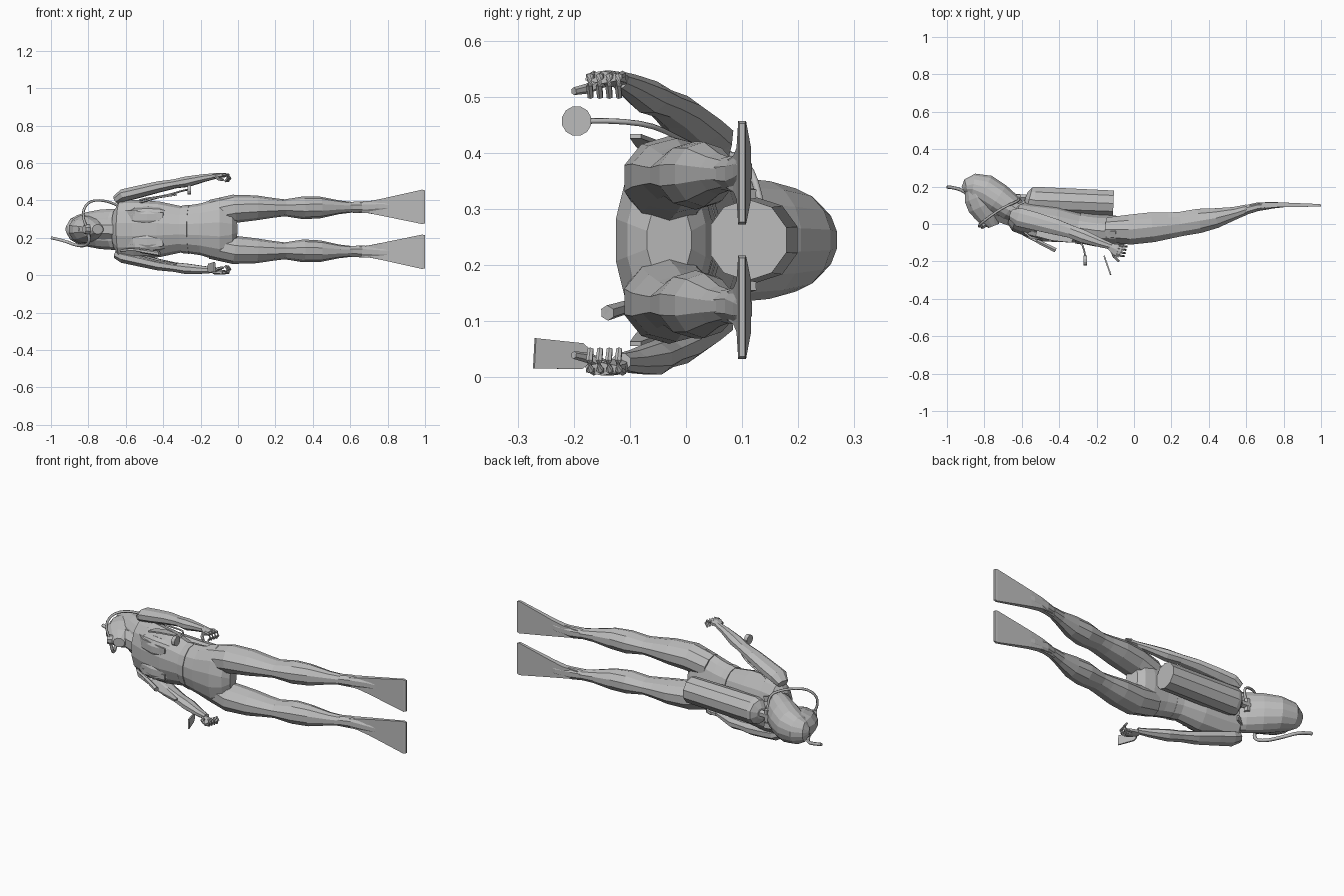
import bpy, bmesh, math
from mathutils import Vector

cube = bpy.data.objects.get("Cube")
if cube:
    bpy.data.objects.remove(cube, do_unlink=True)

UNIT = 0.01      # measurements below are in hundredths
MIDDLE = 24.5    # height of the body's plane of symmetry

grey = bpy.data.materials.new("plain grey")
grey.use_nodes = True
grey.diffuse_color = (0.5, 0.5, 0.5, 1)
grey.node_tree.nodes["Principled BSDF"].inputs["Base Color"].default_value = grey.diffuse_color


def finish(name, data):
    obj = bpy.data.objects.new(name, data)
    data.materials.append(grey)
    bpy.context.collection.objects.link(obj)
    return obj


def loft(name, rings, sides=8, flip=False):
    """Skin over rings given as (x, y, z, depth radius, height radius)."""
    if flip:
        rings = [(x, y, 2 * MIDDLE - z, d, h) for x, y, z, d, h in rings]
    centres = [Vector(ring[:3]) for ring in rings]
    bm = bmesh.new()
    loops = []
    for i, ring in enumerate(rings):
        along = centres[min(i + 1, len(rings) - 1)] - centres[max(i - 1, 0)]
        along.normalize()
        up = Vector((0, 0, 1))
        up = (up - along * up.dot(along)).normalized()
        side = along.cross(up)
        grow = 1 / math.cos(math.pi / sides)
        loop = []
        for k in range(sides):
            a = (k + 0.5) * math.tau / sides
            offset = side * math.cos(a) * ring[3] + up * math.sin(a) * ring[4]
            loop.append(bm.verts.new((centres[i] + offset * grow) * UNIT))
        loops.append(loop)
    for low, high in zip(loops, loops[1:]):
        for k in range(sides):
            n = (k + 1) % sides
            bm.faces.new((low[k], low[n], high[n], high[k]))
    bm.faces.new(loops[0])
    bm.faces.new(loops[-1])
    bmesh.ops.recalc_face_normals(bm, faces=bm.faces)
    mesh = bpy.data.meshes.new(name)
    bm.to_mesh(mesh)
    bm.free()
    return finish(name, mesh)


def hose(name, points, radius):
    """Round tube along a smooth path."""
    curve = bpy.data.curves.new(name, "CURVE")
    curve.dimensions = "3D"
    curve.bevel_depth = radius * UNIT
    curve.bevel_resolution = 1
    curve.use_fill_caps = True
    curve.resolution_u = 4
    spline = curve.splines.new("NURBS")
    spline.points.add(len(points) - 1)
    for target, point in zip(spline.points, points):
        target.co = (*(Vector(point) * UNIT), 1)
    spline.order_u = 3
    spline.use_endpoint_u = True
    return finish(name, curve)


# Torso, belt and neck
loft("torso", [(-66, 5, MIDDLE, 5, 10), (-63, 4, MIDDLE, 8, 15),
               (-55, 2, MIDDLE, 9.2, 15.3), (-42, 0, MIDDLE, 9.7, 14.5),
               (-30, -2, MIDDLE, 8, 12), (-20, -3.5, MIDDLE, 8.5, 13.5),
               (-10, -4, MIDDLE, 8.5, 16.5), (-4, -3.5, MIDDLE, 7, 13),
               (-1, -3, MIDDLE, 4, 7)], 14)
loft("weight_belt", [(-30, -2, MIDDLE, 8.5, 12.4), (-26, -2.7, MIDDLE, 8.5, 12.8)], 14)
loft("neck", [(-77, 8, MIDDLE, 5, 5), (-63, 4, MIDDLE, 6, 6)])

# Head, hair and diving mask
loft("head", [(-75, -1, MIDDLE, 3, 2.5), (-77, 4, MIDDLE, 7, 5),
              (-80, 10, MIDDLE, 9, 7), (-82, 15, MIDDLE, 9, 7.5),
              (-84, 20, MIDDLE, 7, 7), (-86, 23, MIDDLE, 3, 3)], 12)
loft("hair", [(-91.5, 18.5, MIDDLE, 1.5, 2), (-89.5, 19.5, MIDDLE, 4.5, 5.5),
              (-86, 20, MIDDLE, 7, 7.5), (-80, 18, MIDDLE, 8.7, 9.2),
              (-73, 13.5, MIDDLE, 8.5, 10.5), (-66, 8.5, MIDDLE, 7.5, 11),
              (-60.5, 5, MIDDLE, 5.5, 11)], 16)
loft("mask_frame", [(-80, 13, MIDDLE, 4, 6.2), (-87, 9.2, MIDDLE, 3.3, 5)])
loft("mask_glass", [(-86, 9.7, MIDDLE, 2.8, 4.4), (-87.4, 9, MIDDLE, 2.6, 4.1)])
loft("nose", [(-82, 5, MIDDLE, 2, 2), (-85.5, 4, MIDDLE, 1.4, 1.2)], 6)
loft("mouthpiece", [(-77, 2.5, MIDDLE, 2, 2.5), (-81, -0.5, MIDDLE, 2, 2.5),
                    (-82.3, -1.4, MIDDLE, 1.6, 2)])
hose("snorkel", [(-100, 19.8, 20), (-93, 19.3, 18.5), (-87, 14, 16), (-82, 5, 15.5),
                 (-79, -1, 18), (-80, -1, 22)], 0.9)

# Air tank with valve and hoses
loft("air_tank", [(-58, 14, MIDDLE, 3, 3), (-56, 13.3, MIDDLE, 6.5, 6.5),
                  (-53, 12.7, MIDDLE, 7.2, 7.2), (-11, 11, MIDDLE, 6.9, 6.9)], 10)
loft("tank_valve", [(-64, 14.5, MIDDLE, 1.5, 1.5), (-57, 14, MIDDLE, 1.8, 1.8)], 6)
loft("valve_knob", [(-62, 14.5, 21, 1.4, 1.4), (-61.9, 14.5, 28, 1.4, 1.4)], 6)
hose("breathing_hose", [(-62, 14, 26), (-60, 13, 35), (-70, 9, 40), (-80, 2, 40),
                        (-84, -2, 32), (-81, -1, 26)], 0.7)
hose("inflator_hose", [(-62, 14, 23), (-63, 8, 13), (-63, -3, 13), (-55, -8, 14),
                       (-42, -14, 11.5)], 0.7)
loft("inflator_grip", [(-52, -9, 13, 1, 1), (-42, -14, 11.5, 1.2, 1.2)], 6)
hose("gauge_hose", [(-62, 13, 27), (-58, 4, 40), (-40, 0, 42), (-27, -8, 46),
                    (-26, -18, 45.7)], 0.5)
loft("pressure_gauge", [(-27, -19.5, 45.7, 2.6, 2.6), (-25, -19.5, 45.7, 2.6, 2.6)], 12)
loft("slate", [(-16, -17, 3.8, 0.4, 1), (-15.5, -18.5, 3.8, 0.4, 2.3),
               (-12.5, -27, 4.3, 0.4, 2.7)], 4)

# Each leg with foot and fin, and the vest flap, strap and chest on that side
for label, flip in (("left", False), ("right", True)):
    loft(label + "_leg", [(-14, -3, 33, 6.5, 7), (-2, -3, 35.5, 8, 7.2),
                          (10, -1.7, 36, 8, 6.3), (19, -0.8, 36, 7, 5),
                          (25, 0, 36, 6.5, 4.3), (35, 1.7, 36, 6.5, 5.8),
                          (44, 3.2, 36.2, 5.3, 5.5), (54, 5.8, 36.3, 3.4, 3.5),
                          (61, 8, 36.3, 2.6, 2.7)], 10, flip)
    loft(label + "_foot", [(58, 7, 36.3, 2.6, 2.7), (66, 9.2, 36.3, 2.3, 3.2),
                           (75, 10.1, 36.8, 1.7, 2.8), (84, 10.2, 37, 0.8, 2)], 8, flip)
    loft(label + "_fin", [(62, 8.4, 36.2, 1.6, 2.2), (70, 10, 36.3, 1.6, 3.2),
                          (77, 10.3, 36.3, 1.3, 4.6), (98.5, 10, 36.5, 0.7, 9.2),
                          (100, 10, 36.5, 0.5, 8.8)], 4, flip)
    loft(label + "_vest_flap", [(-52, -4, 39, 2.5, 0.4), (-43, -6.5, 41.5, 2.5, 0.4),
                                (-33, -9, 43, 1, 0.4)], 4, flip)
    loft(label + "_shoulder_strap", [(-58, 12, 32, 0.5, 1.5), (-65, 9, 33, 0.5, 1.5),
                                     (-65, 1, 33, 0.5, 1.5), (-55, -7.3, 33, 0.5, 1.5),
                                     (-40, -9.2, 32, 0.4, 1.5)], 4, flip)
    loft(label + "_chest", [(-60, -1, 31, 2, 3), (-55, -3.8, 31, 3.5, 5),
                            (-48, -5.4, 31, 4, 5.5), (-42, -5.6, 31, 3.5, 5),
                            (-35, -4.5, 31, 2, 3)], 10, flip)

# Arms lie at slightly different angles
loft("left_arm", [(-65, 5, 40, 3, 2.5), (-61, 3.5, 42.7, 5, 3.3), (-53, 1.5, 44.6, 4.8, 3.2),
                  (-42, -1.5, 47.3, 4.2, 2.9), (-34, -4, 48.8, 3.4, 2.4),
                  (-27, -6.7, 50, 3.5, 2.8), (-18, -10, 52, 2.4, 2),
                  (-12, -12, 53, 1.7, 1.5)])
loft("right_arm", [(-65, 5, 11.5, 3, 2.5), (-61, 3.5, 9.8, 5, 3.3), (-53, 1.5, 8, 4.8, 3.2),
                   (-42, -1.5, 5.5, 4.2, 3), (-34, -3.8, 4.3, 3.4, 2.5),
                   (-27, -5.8, 3.3, 3.5, 2.8), (-18, -9.3, 2.8, 2.4, 2),
                   (-12, -11.5, 2.8, 1.7, 1.5)])

# Hands with curled fingers; inward points toward the body
for label, outer, inward in (("left", 54, -1), ("right", 1, 1)):
    loft(label + "_palm", [(-13, -12, outer + inward, 1.8, 1.3),
                           (-10, -13.5, outer + inward * 0.7, 3, 1.2),
                           (-7, -15, outer + inward * 0.5, 3.2, 1)], 6)
    for i in range(4):
        y = -11.3 - 1.7 * i
        loft(label + "_finger", [(-8 - i * 0.5, y, outer, 0.6, 0.6),
                                 (-5 - i * 0.5, y - 0.7, outer + inward * 0.4, 0.6, 0.6),
                                 (-4 - i * 0.5, y - 0.8, outer + inward * 2, 0.55, 0.55),
                                 (-5.5 - i * 0.5, y - 0.6, outer + inward * 4, 0.5, 0.5)], 6)
    loft(label + "_thumb", [(-12, -14, outer + inward, 0.9, 0.9),
                            (-10.5, -17.5, outer + inward * 2.5, 0.8, 0.8),
                            (-8, -20, outer + inward * 3, 0.6, 0.6)], 6)
